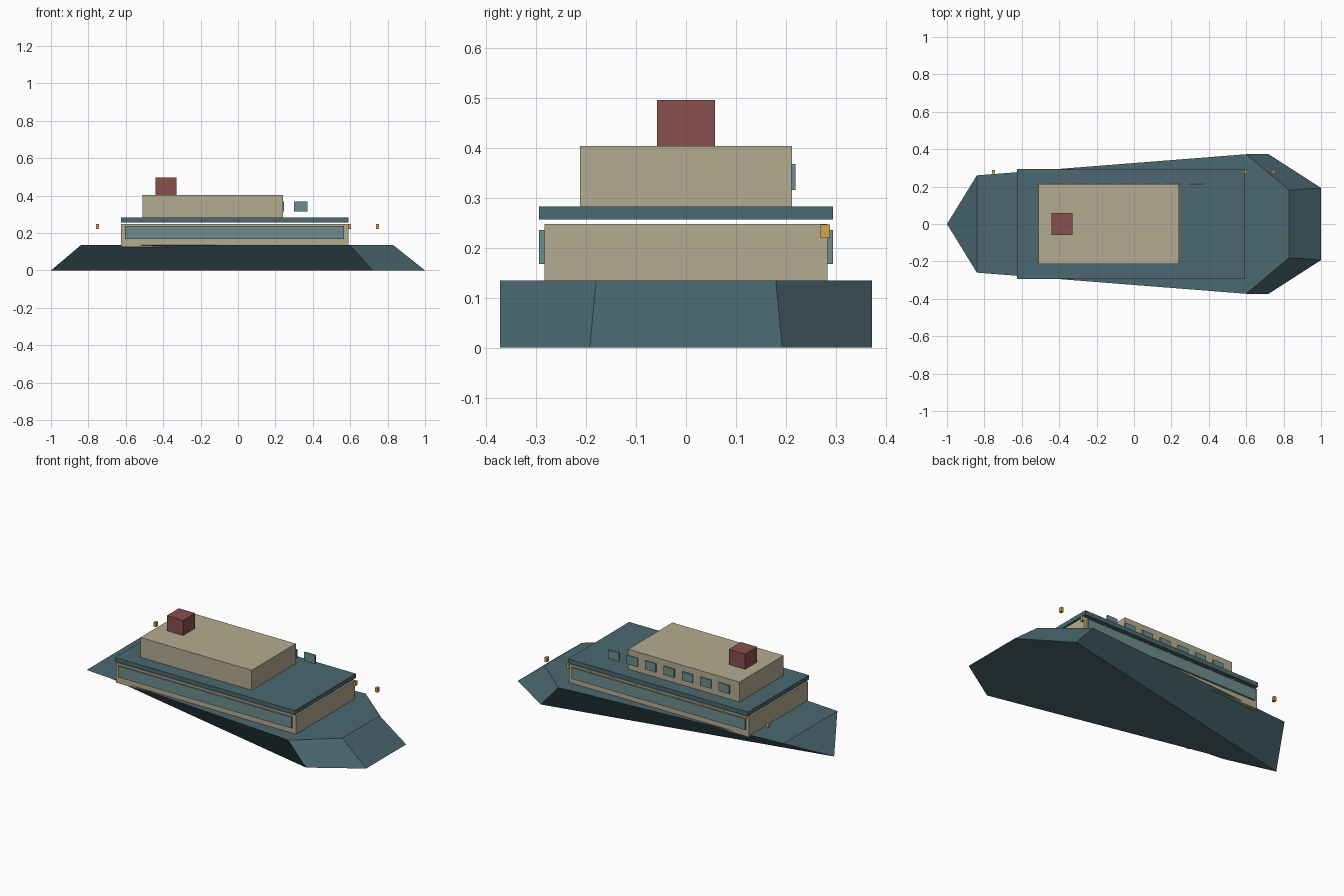
import bpy
import bmesh

cube = bpy.data.objects.get("Cube")
if cube:
    bpy.data.objects.remove(cube, do_unlink=True)


def material(name, rgb):
    mat = bpy.data.materials.new(name)
    mat.use_nodes = True
    colour = (*rgb, 1)
    mat.diffuse_color = colour
    mat.node_tree.nodes["Principled BSDF"].inputs["Base Color"].default_value = colour
    return mat


teal = material("deep teal", (0.069, 0.138, 0.162))
cream = material("weathered cream", (0.456, 0.413, 0.287))
glass = material("pale teal glass", (0.15, 0.27, 0.262))
red = material("brick red", (0.246, 0.08, 0.072))
gold = material("lantern gold", (0.67, 0.38, 0.08))


def add_object(name, bm, mat):
    bmesh.ops.recalc_face_normals(bm, faces=bm.faces[:])
    mesh = bpy.data.meshes.new(name)
    bm.to_mesh(mesh)
    bm.free()
    mesh.materials.append(mat)
    obj = bpy.data.objects.new(name, mesh)
    bpy.context.collection.objects.link(obj)
    return obj


def box(name, x, y, z, mat):
    """Box spanning the given (low, high) range on each axis."""
    bm = bmesh.new()
    bmesh.ops.create_cube(bm, size=1)
    for v in bm.verts:
        v.co = [(lo + hi) / 2 + c * (hi - lo)
                for c, (lo, hi) in zip(v.co, (x, y, z))]
    return add_object(name, bm, mat)


# Hull: pointed keel outline below a broader, blunt deck outline
DECK = 0.135
bm = bmesh.new()
tip = bm.verts.new((-1, 0, 0))
sides = []
for s in (-1, 1):
    keel = [tip] + [bm.verts.new((x, s * y, 0)) for x, y in ((0.72, 0.373), (1, 0.193))]
    deck = [bm.verts.new((x, s * y, DECK))
            for x, y in ((-0.84, 0.26), (0.6, 0.373), (0.83, 0.18))]
    for i in range(2):
        bm.faces.new((keel[i], keel[i + 1], deck[i + 1], deck[i]))
    sides.append((keel, deck))
(keel_r, deck_r), (keel_l, deck_l) = sides
bm.faces.new(deck_r + deck_l[::-1])
bm.faces.new(keel_r + keel_l[:0:-1])
bm.faces.new((tip, deck_r[0], deck_l[0]))
bm.faces.new((keel_r[2], keel_l[2], deck_l[2], deck_r[2]))
add_object("hull", bm, teal)

# Cabins, roof and funnel
box("lower_cabin", (-0.625, 0.59), (-0.284, 0.284), (0.125, 0.248), cream)
box("promenade_roof", (-0.625, 0.59), (-0.295, 0.295), (0.257, 0.283), teal)
box("upper_cabin", (-0.51, 0.241), (-0.213, 0.213), (0.283, 0.404), cream)
box("funnel", (-0.44, -0.33), (-0.058, 0.058), (0.404, 0.497), red)

# Long window bands on both sides of the lower cabin
for name, y in (("right", (-0.295, -0.28)), ("left", (0.28, 0.295))):
    box(f"window_band_{name}", (-0.605, 0.568), y, (0.168, 0.236), glass)

# Row of upper windows, the last one standing ahead of the cabin
for i in range(7):
    x = -0.41 + i * 0.1242
    box(f"upper_window_{i + 1}", (x - 0.036, x + 0.036), (0.211, 0.22),
        (0.316, 0.368), glass)

# Line of small lanterns along one side
for i in range(11):
    x = -0.75 + i * 0.1495
    box(f"lantern_{i + 1}", (x - 0.008, x + 0.008), (0.27, 0.289),
        (0.22, 0.247), gold)
